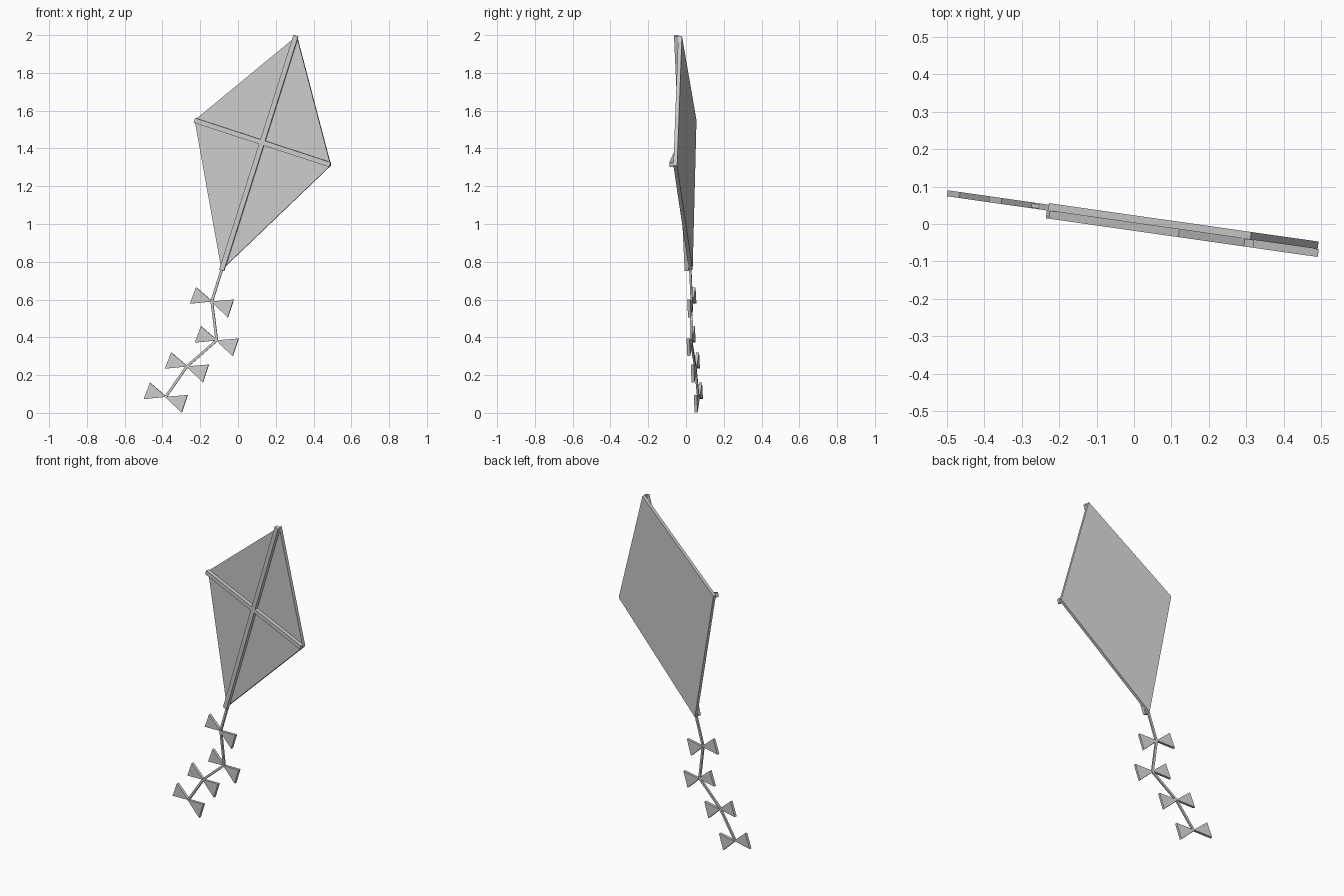
import bpy, bmesh, math
from mathutils import Matrix, Vector

if "Cube" in bpy.data.objects:
    bpy.data.objects.remove(bpy.data.objects["Cube"])

ANGLE = math.radians(-8.1)           # the whole kite is turned slightly about z
TURN = Matrix.Rotation(ANGLE, 4, 'Z')
COS = math.cos(ANGLE)

grey = bpy.data.materials.new("light grey")
grey.diffuse_color = (0.6, 0.6, 0.6, 1)
grey.use_nodes = True
grey.node_tree.nodes["Principled BSDF"].inputs["Base Color"].default_value = grey.diffuse_color


def slab(name, outlines, front, back):
    """Extrude flat x-z outlines between two depths."""
    bm = bmesh.new()
    for pts in outlines:
        face = bm.faces.new([bm.verts.new((x / COS, front, z)) for x, z in pts])
        new = bmesh.ops.extrude_face_region(bm, geom=[face])["geom"]
        verts = [g for g in new if isinstance(g, bmesh.types.BMVert)]
        bmesh.ops.translate(bm, verts=verts, vec=(0, back - front, 0))
    bmesh.ops.recalc_face_normals(bm, faces=bm.faces)
    mesh = bpy.data.meshes.new(name)
    bm.to_mesh(mesh)
    bm.free()
    mesh.materials.append(grey)
    obj = bpy.data.objects.new(name, mesh)
    obj.matrix_world = TURN
    bpy.context.collection.objects.link(obj)
    return obj


def strip(a, b, width):
    """Rectangle outline of a given width around the segment a-b."""
    a, b = Vector(a), Vector(b)
    d = (b - a).normalized() * width / 2
    n = Vector((-d.y, d.x))
    return [a + n, b + n, b - n, a - n]


# Sail
top, left, bottom, right = (0.31, 1.995), (-0.23, 1.55), (-0.088, 0.757), (0.49, 1.31)
slab("sail", [[top, left, bottom, right]], 0.003, 0.023)

# Crossed spars on the front
slab("long_spar", [strip((0.308, 1.996), (-0.085, 0.755), 0.026)], -0.018, 0.003)
slab("cross_spar", [strip((-0.229, 1.549), (0.489, 1.314), 0.026)], -0.018, 0.003)

# Tail string
knots = [(-0.14, 0.59), (-0.114, 0.384), (-0.272, 0.246), (-0.384, 0.085)]
path = [(-0.087, 0.76)] + knots
slab("tail_string", [strip(a, b, 0.013) for a, b in zip(path, path[1:])], 0.005, 0.016)

# Bows tied along the tail
wings = [[(0.004, 0), (-0.083, 0.075), (-0.116, -0.012)],
         [(-0.004, 0), (0.116, 0.01), (0.085, -0.084)]]
for i, (kx, kz) in enumerate(knots):
    slab(f"tail_bow_{i + 1}", [[(kx + x, kz + z) for x, z in w] for w in wings], 0.003, 0.019)
